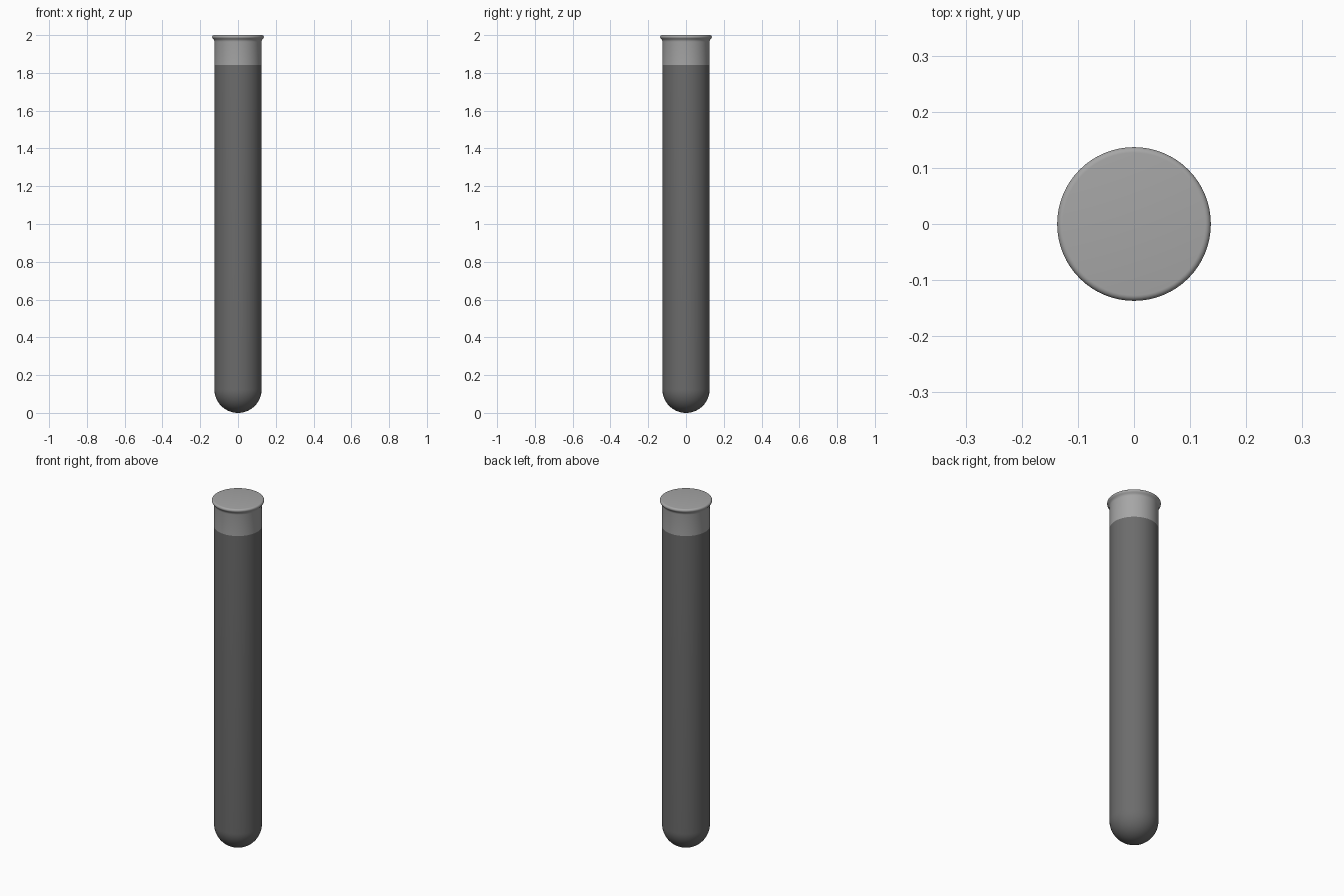
import bpy, bmesh, math

if "Cube" in bpy.data.objects:
    bpy.data.objects.remove(bpy.data.objects["Cube"])

SEGMENTS = 64


def lathe(name, profile, color):
    """Spin an (r, z) profile that starts and ends on the z axis."""
    bm = bmesh.new()
    verts = [bm.verts.new((r, 0, z)) for r, z in profile]
    edges = [bm.edges.new(pair) for pair in zip(verts, verts[1:])]
    bmesh.ops.spin(bm, geom=verts + edges, cent=(0, 0, 0), axis=(0, 0, 1),
                   angle=math.tau, steps=SEGMENTS, use_duplicate=False)
    bmesh.ops.remove_doubles(bm, verts=bm.verts, dist=0.0001)
    bmesh.ops.recalc_face_normals(bm, faces=bm.faces)
    mesh = bpy.data.meshes.new(name)
    bm.to_mesh(mesh)
    bm.free()
    obj = bpy.data.objects.new(name, mesh)
    bpy.context.collection.objects.link(obj)
    mat = bpy.data.materials.new(name + "_material")
    mat.diffuse_color = color
    mat.use_nodes = True
    mat.node_tree.nodes["Principled BSDF"].inputs["Base Color"].default_value = mat.diffuse_color
    mesh.materials.append(mat)
    bpy.ops.object.select_all(action='DESELECT')
    obj.select_set(True)
    bpy.context.view_layer.objects.active = obj
    bpy.ops.object.shade_smooth_by_angle(angle=math.radians(40))
    return obj


def arc(r0, z0, radius, start, end, steps):
    """Profile points on a circular arc, angles in degrees."""
    angles = [math.radians(start + (end - start) * i / steps) for i in range(steps + 1)]
    return [(max(r0 + radius * math.cos(a), 0), z0 + radius * math.sin(a)) for a in angles]


R = 0.125
FILL = 1.842

# Filled lower tube with a hemispherical bottom
lathe("filled_tube", arc(0, R, R, -90, 0, 16) + [(R, FILL), (0, FILL)],
      (0.15, 0.15, 0.15, 1))

# Clear neck flaring into a rounded lip, closed across the top
neck = [(0, FILL), (R, FILL), (R - 0.0003, 1.965)]
flare = [(0.126, 1.973), (0.130, 1.978)]
lip = arc(0.127, 1.990, 0.010, -45, 90, 8)
lathe("neck_and_lip", neck + flare + lip + [(0, 2.0)], (0.38, 0.38, 0.38, 1))
